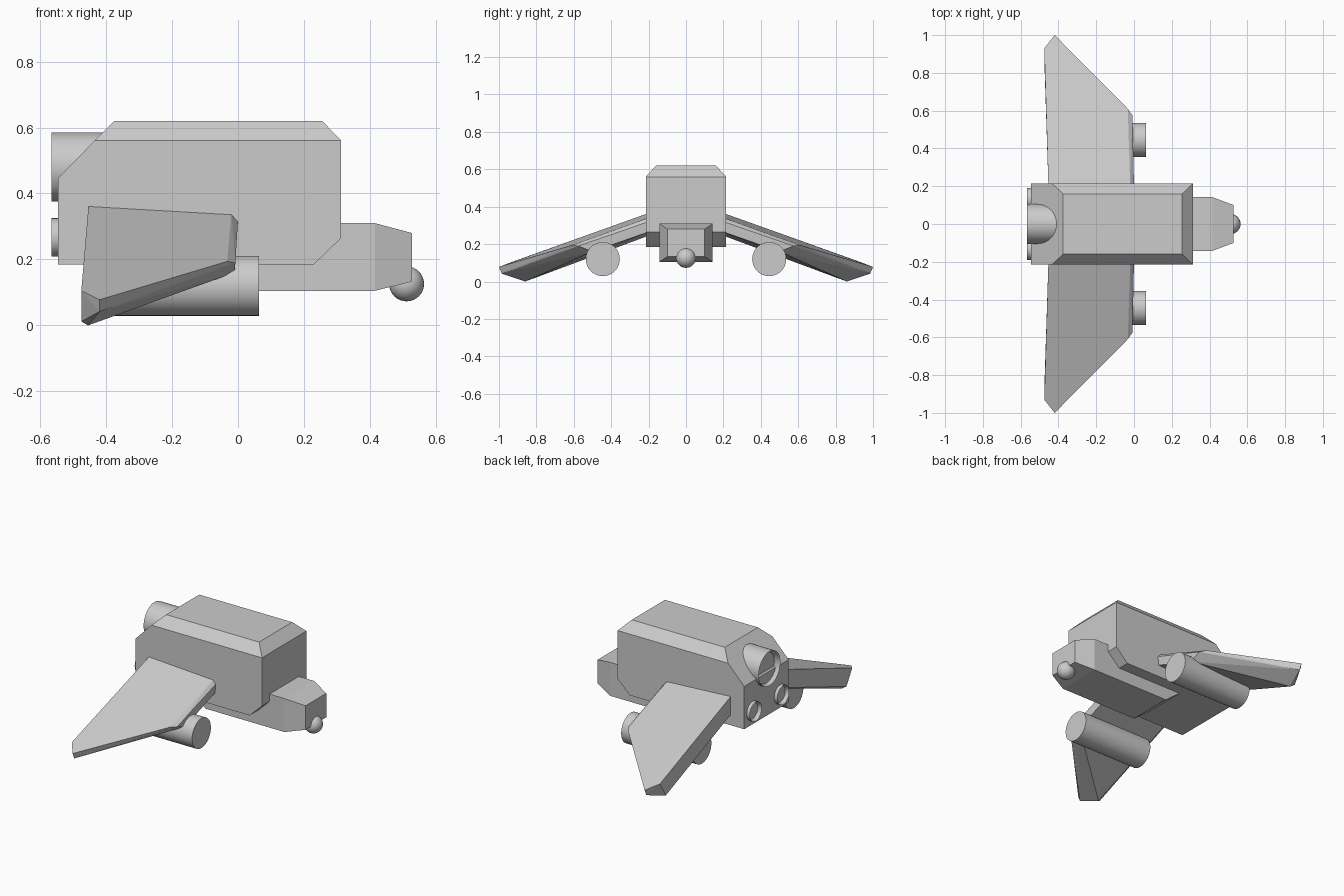
import bpy, bmesh
from math import radians, pi
from mathutils import Matrix

if "Cube" in bpy.data.objects:
    bpy.data.objects.remove(bpy.data.objects["Cube"])


def finish(name, bm, smooth=False):
    bmesh.ops.recalc_face_normals(bm, faces=bm.faces[:])
    me = bpy.data.meshes.new(name)
    bm.to_mesh(me)
    bm.free()
    ob = bpy.data.objects.new(name, me)
    bpy.context.collection.objects.link(ob)
    if smooth:
        bpy.ops.object.select_all(action='DESELECT')
        ob.select_set(True)
        bpy.context.view_layer.objects.active = ob
        bpy.ops.object.shade_smooth_by_angle(angle=radians(30))
    return ob


def hull(name, points):
    """Faceted solid wrapped around a few corner points."""
    bm = bmesh.new()
    for p in points:
        bm.verts.new(p)
    r = bmesh.ops.convex_hull(bm, input=bm.verts[:])
    junk = {g for g in r["geom_interior"] + r["geom_unused"]
            if isinstance(g, bmesh.types.BMVert)}
    bmesh.ops.delete(bm, geom=list(junk), context='VERTS')
    bmesh.ops.dissolve_limit(bm, angle_limit=radians(1), verts=bm.verts[:], edges=bm.edges[:])
    return finish(name, bm)


def tube(name, x0, x1, y, z, r, rim=0, depth=0):
    """Cylinder along x, with an optional recess in its rear (-x) end."""
    bm = bmesh.new()
    m = Matrix.Translation(((x0 + x1) / 2, y, z)) @ Matrix.Rotation(pi / 2, 4, 'Y')
    bmesh.ops.create_cone(bm, cap_ends=True, segments=40, radius1=r, radius2=r,
                          depth=x1 - x0, matrix=m)
    if rim:
        cap = min(bm.faces, key=lambda f: f.calc_center_median().x)
        bmesh.ops.inset_region(bm, faces=[cap], thickness=rim)
        for v in cap.verts:
            v.co.x += depth
    return finish(name, bm, True)


def both(points):
    return [(x, s * y, z) for x, y, z in points for s in (-1, 1)]


# Main hull: chamfered box with a sloped upper rear
hull("main_body", both([
    (-0.545, 0.215, 0.185), (0.23, 0.215, 0.185), (0.313, 0.215, 0.265),
    (0.313, 0.215, 0.56), (0.255, 0.16, 0.62), (-0.375, 0.16, 0.62),
    (-0.435, 0.215, 0.56), (-0.545, 0.215, 0.447)]))

# Cockpit and belly keel
hull("cockpit_nose", both([
    (-0.22, 0.142, 0.183), (-0.12, 0.142, 0.105), (0.415, 0.142, 0.105),
    (0.528, 0.10, 0.133), (0.528, 0.10, 0.28), (0.415, 0.142, 0.31),
    (0.20, 0.142, 0.31)]))

# Chin sensor ball
bm = bmesh.new()
bmesh.ops.create_uvsphere(bm, u_segments=32, v_segments=16, radius=0.053,
                          matrix=Matrix.Translation((0.511, 0, 0.126)))
finish("chin_sensor", bm, True)

# Upper rear thruster
tube("main_thruster", -0.566, -0.30, 0, 0.48, 0.105, 0.016, 0.03)

# Drooping wing corners, inner to outer, top then underside
WING = [
    (-0.453, 0.20, 0.366), (-0.02, 0.20, 0.341), (0.0, 0.20, 0.32),
    (-0.005, 0.20, 0.265), (-0.44, 0.20, 0.245), (-0.453, 0.20, 0.255),
    (-0.033, 0.61, 0.194), (-0.008, 0.575, 0.19), (-0.01, 0.50, 0.16),
    (-0.475, 0.93, 0.105), (-0.42, 1.0, 0.078), (-0.42, 0.985, 0.042),
    (-0.455, 0.86, 0.0), (-0.475, 0.875, 0.012)]

for side, s in (("left", 1), ("right", -1)):
    hull(f"{side}_wing", [(x, s * y, z) for x, y, z in WING])
    tube(f"{side}_wing_engine", -0.42, 0.064, s * 0.445, 0.12, 0.091)
    tube(f"{side}_small_thruster", -0.566, -0.50, s * 0.133, 0.267, 0.058, 0.011, 0.025)
